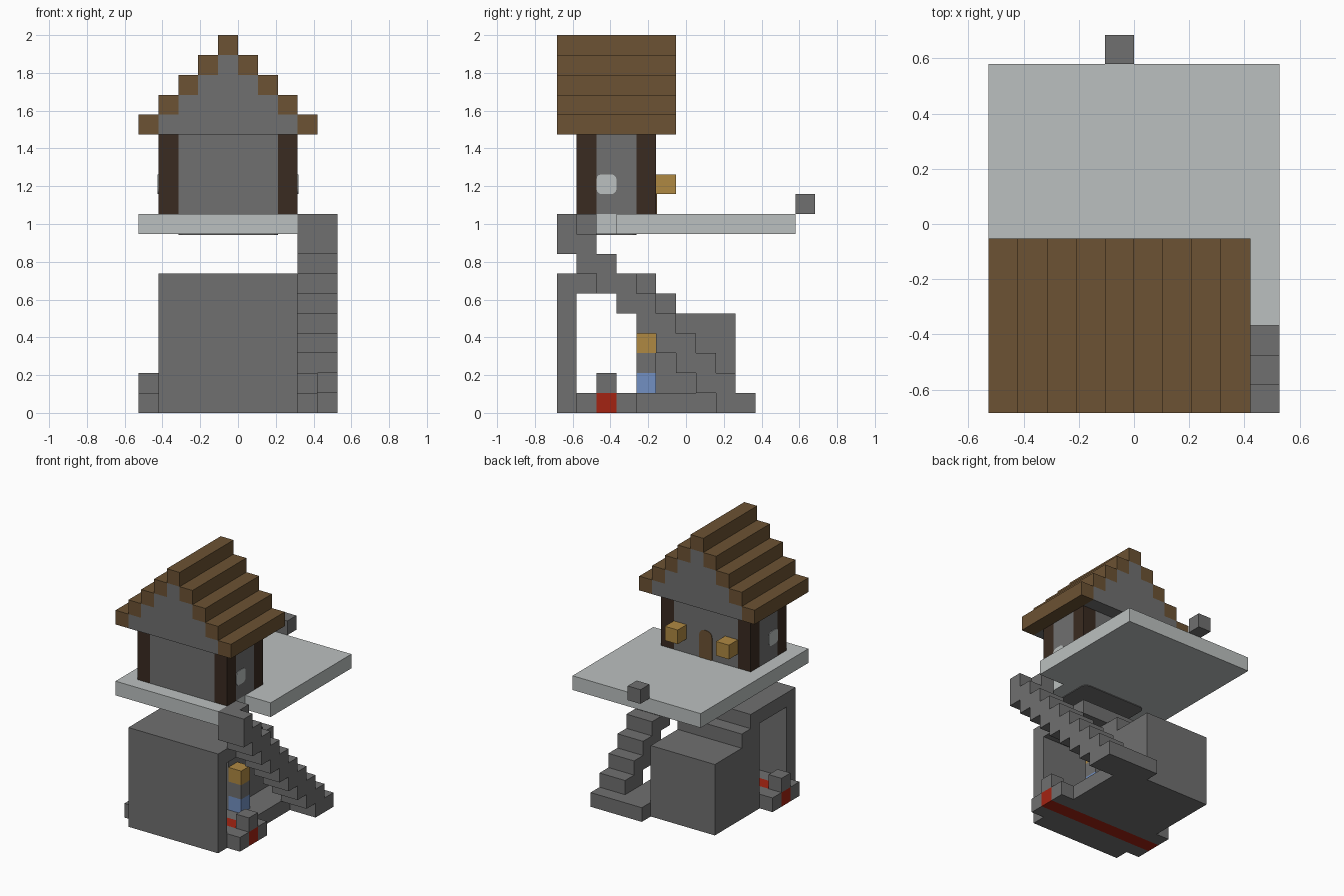
import bpy, bmesh, math
from mathutils import Vector

cube = bpy.data.objects.get("Cube")
if cube:
    bpy.data.objects.remove(cube, do_unlink=True)

U = 2 / 19  # one block


def material(name, rgb):
    m = bpy.data.materials.new(name)
    m.use_nodes = True
    m.diffuse_color = (*rgb, 1)
    m.node_tree.nodes["Principled BSDF"].inputs["Base Color"].default_value = (*rgb, 1)
    return m


STONE = material("grey stone", (0.16, 0.16, 0.16))
PALE = material("pale stone", (0.50, 0.53, 0.525))
ROOF = material("brown wood", (0.15, 0.085, 0.033))
POST = material("dark wood", (0.042, 0.024, 0.015))
LAMP = material("amber", (0.43, 0.25, 0.055))
BLUE = material("blue", (0.17, 0.28, 0.54))
RED = material("red", (0.37, 0.017, 0.006))


def place(p):
    """Block coordinates to world position."""
    return Vector(((p[0] - 5) * U, (p[1] - 6.5) * U, p[2] * U))


def finish(name, bm, mat):
    bmesh.ops.recalc_face_normals(bm, faces=bm.faces)
    mesh = bpy.data.meshes.new(name)
    bm.to_mesh(mesh)
    bm.free()
    mesh.materials.append(mat)
    obj = bpy.data.objects.new(name, mesh)
    bpy.context.collection.objects.link(obj)
    return obj


def box(name, x, y, z, mat):
    """Box spanning block ranges."""
    bm = bmesh.new()
    bmesh.ops.create_cube(bm, size=1)
    lo = place((x[0], y[0], z[0]))
    hi = place((x[1], y[1], z[1]))
    for v in bm.verts:
        v.co = Vector([(lo[k] + hi[k]) / 2 + v.co[k] * (hi[k] - lo[k]) for k in range(3)])
    return finish(name, bm, mat)


def extrude(name, outline, axis, a, b, mat):
    """Extrude a 2D block outline along an axis from a to b."""
    bm = bmesh.new()
    def point(p, d):
        q = list(p)
        q.insert(axis, d)
        return place(q)
    face = bm.faces.new([bm.verts.new(point(p, a)) for p in outline])
    out = bmesh.ops.extrude_face_region(bm, geom=[face])
    shift = point((0, 0), b) - point((0, 0), a)
    bmesh.ops.translate(bm, vec=shift, verts=[g for g in out["geom"] if isinstance(g, bmesh.types.BMVert)])
    return finish(name, bm, mat)


def rounded(u, v, r, round_low=True):
    """Rectangle outline with rounded corners."""
    pts = []
    for n, (cu, cv) in enumerate([(u[1], v[1]), (u[0], v[1]), (u[0], v[0]), (u[1], v[0])]):
        if n > 1 and not round_low:
            pts.append((cu, cv))
            continue
        su, sv = (1 if cu == u[1] else -1), (1 if cv == v[1] else -1)
        for t in range(4):
            ang = math.radians(90 * n + 30 * t)
            pts.append((cu - su * r + r * math.cos(ang), cv - sv * r + r * math.sin(ang)))
    return pts


# Lower building: front wall, ceiling, floor and stepped rear block
box("front_wall", (1, 8), (0, 1), (0, 7), STONE)
box("ceiling", (1, 8), (1, 4), (6, 7), STONE)
box("floor_front", (1, 8), (1, 2), (0, 1), STONE)
box("floor_rear", (1, 8), (3, 8), (0, 1), STONE)
extrude("rear_block", [(4, 0), (9, 0), (9, 5), (6, 5), (6, 6), (5, 6), (5, 7), (4, 7)], 0, 1, 6, STONE)
box("ceiling_edge", (6, 8), (4, 5), (6, 7), STONE)
box("red_beam", (0, 9), (2, 3), (0, 1), RED)
for side, x in (("right", 0), ("left", 8)):
    box(side + "_step_front", (x, x + 1), (1, 2), (0, 1), STONE)
    box(side + "_step_rear", (x, x + 1), (3, 4), (0, 1), STONE)
    box(side + "_step_top", (x, x + 1), (2, 3), (1, 2), STONE)
box("blue_block", (6, 7), (4, 5), (1, 2), BLUE)
box("middle_block", (6, 7), (4, 5), (2, 3), STONE)
box("lower_lamp", (6, 7), (4, 5), (3, 4), LAMP)

# Outside staircase
upper = [p for j in range(9) for p in ((j, 10 - j), (j + 1, 10 - j))]
lower = [p for j in reversed(range(9)) for p in ((j + 1, 8 - j), (j, 8 - j))]
extrude("staircase", upper + lower, 0, 8, 10, STONE)
box("stair_base", (6, 10), (8, 10), (0, 1), STONE)
box("stair_landing", (8, 9), (1, 2), (9, 10), STONE)

# Platform with stair notch
extrude("platform", [(0, 0), (8, 0), (8, 3), (10, 3), (10, 12), (0, 12)], 2, 9, 10, PALE)
extrude("platform_underside_patch", rounded((2, 7), (1, 4), 0.4), 2, 8.95, 9, STONE)
box("edge_block", (4, 5), (12, 13), (10, 11), STONE)

# House walls and corner posts
box("house_body", (2, 7), (1, 5), (10, 14), STONE)
for side, x in (("right", 1), ("left", 7)):
    box(side + "_wall", (x, x + 1), (2, 4), (10, 14), STONE)
    for end, y in (("front", 1), ("rear", 4)):
        box(f"{end}_{side}_post", (x, x + 1), (y, y + 1), (10, 14), POST)
for side, x in (("right", 1), ("left", 8)):
    extrude(side + "_window", rounded((2, 3), (11, 12), 0.25), 0, x - 0.04, x + 0.04, PALE)
extrude("door", rounded((4, 5), (10, 12), 0.4, False), 1, 4.96, 5.04, ROOF)
for side, x in (("right", 2), ("left", 6)):
    box(side + "_lamp", (x, x + 1), (5, 6), (11, 12), LAMP)

# Stepped roof with filled gable
for n in range(4):
    z = (14 + n, 15 + n)
    box(f"gable_row_{n + 1}", (1 + n, 8 - n), (0, 6), z, STONE)
    box(f"right_roof_step_{n + 1}", (n, n + 1), (0, 6), z, ROOF)
    box(f"left_roof_step_{n + 1}", (8 - n, 9 - n), (0, 6), z, ROOF)
box("roof_ridge", (4, 5), (0, 6), (18, 19), ROOF)
